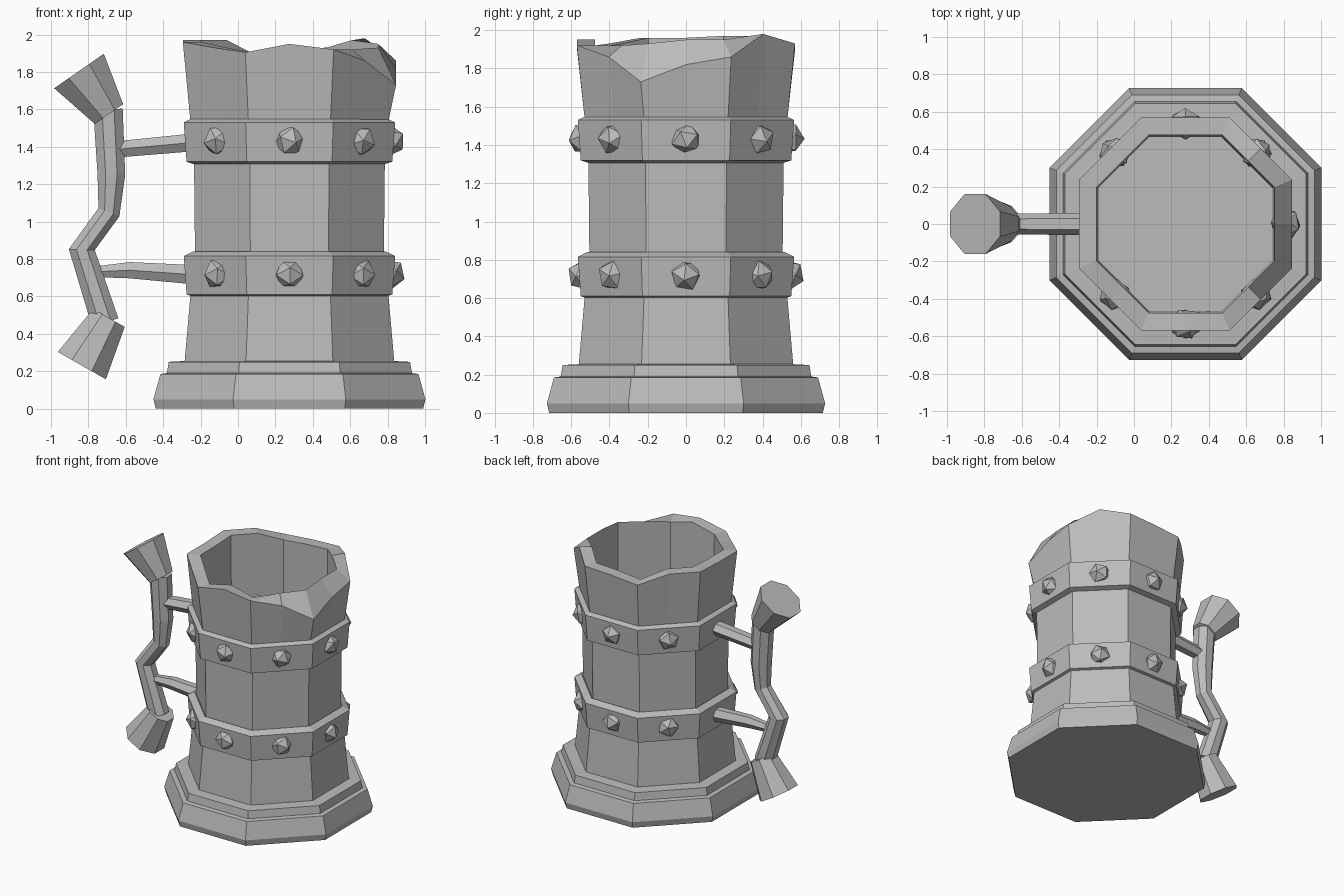
import bpy, bmesh, random
from math import cos, sin, pi, radians
from mathutils import Vector, Euler

random.seed(4)
if "Cube" in bpy.data.objects:
    bpy.data.objects.remove(bpy.data.objects["Cube"])

CX = 0.275            # mug axis
STEP = pi / 8         # eight corners and eight face middles

stone = bpy.data.materials.new("plain_grey")
stone.use_nodes = True
grey = (0.5, 0.5, 0.5, 1)
stone.diffuse_color = grey
stone.node_tree.nodes["Principled BSDF"].inputs["Base Color"].default_value = grey


def finish(name, bm):
    bmesh.ops.recalc_face_normals(bm, faces=bm.faces)
    mesh = bpy.data.meshes.new(name)
    bm.to_mesh(mesh)
    bm.free()
    mesh.materials.append(stone)
    obj = bpy.data.objects.new(name, mesh)
    bpy.context.collection.objects.link(obj)
    return obj


def skin(name, rings, capped=True, closed=False):
    """Bridge rings of points into one surface."""
    bm = bmesh.new()
    loops = [[bm.verts.new(p) for p in ring] for ring in rings]
    pairs = list(zip(loops, loops[1:]))
    if closed:
        pairs.append((loops[-1], loops[0]))
    for a, b in pairs:
        n = len(a)
        for i in range(n):
            j = (i + 1) % n
            bm.faces.new((a[i], a[j], b[j], b[i]))
    if capped and not closed:
        bm.faces.new(loops[0])
        bm.faces.new(loops[-1])
    return finish(name, bm)


def octagon(apothem, z):
    r = apothem / cos(STEP)
    return [Vector((CX + r * cos(STEP * (2 * k + 1)), r * sin(STEP * (2 * k + 1)), z))
            for k in range(8)]


def ring16(apothem, heights):
    """Octagon with face middles, each point at its own height."""
    corners = octagon(apothem, 0)
    pts = []
    for k in range(8):
        pts += [corners[k], (corners[k] + corners[(k + 1) % 8]) / 2]
    return [Vector((p.x, p.y, z)) for p, z in zip(pts, heights)]


def tube(name, path, sides, squash=1.0):
    """Faceted tube through (x, z, radius) stations in the plane y = 0."""
    pts = [Vector((x, 0, z)) for x, z, r in path]
    rings = []
    for i, (x, z, r) in enumerate(path):
        t = (pts[min(i + 1, len(pts) - 1)] - pts[max(i - 1, 0)]).normalized()
        across = Vector((t.z, 0, -t.x))
        rings.append([pts[i] + across * r * cos(a) + Vector((0, r * squash * sin(a), 0))
                      for a in ((k + 0.5) * 2 * pi / sides for k in range(sides))])
    return skin(name, rings)


# Hollow body with a chipped rim
outer_rim = [1.86, 1.98, 1.93, 1.92, 1.90, 1.97, 1.97, 1.96,
             1.96, 1.93, 1.905, 1.95, 1.92, 1.86, 1.73, 1.82]
inner_rim = [1.95, 1.97, 1.93, 1.92, 1.90, 1.97, 1.97, 1.96,
             1.96, 1.93, 1.905, 1.95, 1.90, 1.92, 1.93, 1.95]
wall = [(0.565, 0.2), (0.53, 0.6), (0.505, 0.83), (0.51, 1.31), (0.53, 1.54)]
rings = [ring16(a, [z] * 16) for a, z in wall]
rings += [ring16(0.57, outer_rim), ring16(0.475, inner_rim), ring16(0.465, [0.3] * 16)]
skin("mug_body", rings)

# Stepped foot
foot = [(0.715, 0), (0.727, 0.05), (0.69, 0.185), (0.655, 0.19), (0.645, 0.25), (0.55, 0.255)]
skin("mug_foot", [octagon(a, z) for a, z in foot])

# Two bands with faceted studs on every face except the handle side
for label, low, high in (("lower", 0.59, 0.84), ("upper", 1.3, 1.555)):
    profile = [(0.49, low), (0.55, low + 0.02), (0.565, high - 0.025), (0.515, high), (0.48, high - 0.03)]
    skin(label + "_band", [octagon(a, z) for a, z in profile], closed=True)
    for k in range(8):
        if k == 4:
            continue
        bm = bmesh.new()
        bmesh.ops.create_icosphere(bm, subdivisions=1, radius=0.085)
        stud = finish(f"{label}_stud_{k + 1}", bm)
        a = k * pi / 4
        stud.location = (CX + 0.535 * cos(a), 0.535 * sin(a), (low + high) / 2 + 0.005)
        stud.rotation_euler = Euler([random.uniform(0, pi) for _ in range(3)])

# Crooked handle with flared ends
tube("handle_grip", [(-0.695, 1.6, 0.085), (-0.677, 1.25, 0.08), (-0.69, 1.05, 0.065),
                     (-0.835, 0.85, 0.075), (-0.71, 0.46, 0.08)], 8)
tube("handle_top_knob", [(-0.69, 1.575, 0.1), (-0.85, 1.805, 0.175)], 8)
tube("handle_bottom_knob", [(-0.69, 0.485, 0.105), (-0.835, 0.23, 0.16)], 8)

# Bars joining the handle to the bands
tube("upper_bar", [(-0.22, 1.425, 0.055), (-0.66, 1.385, 0.05)], 6, 1.1)
tube("lower_bar", [(-0.22, 0.715, 0.06), (-0.58, 0.74, 0.05), (-0.8, 0.73, 0.03)], 6, 1.0)
